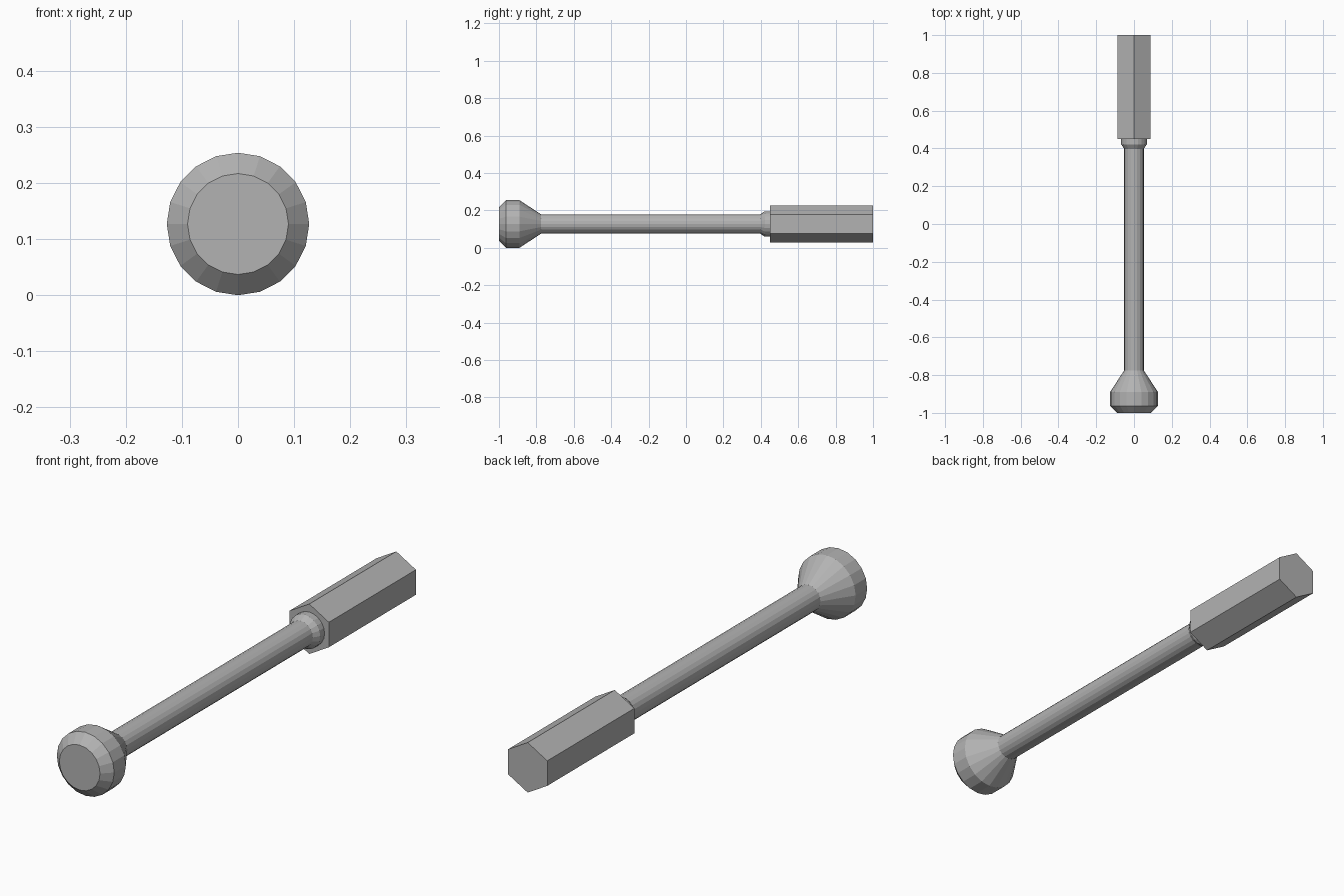
import bpy, bmesh, math

if "Cube" in bpy.data.objects:
    bpy.data.objects.remove(bpy.data.objects["Cube"])

AXIS_Z = 0.127  # height of the long axis

grey = bpy.data.materials.new("plain grey")
grey.diffuse_color = (0.45, 0.45, 0.45, 1)
grey.use_nodes = True
grey.node_tree.nodes["Principled BSDF"].inputs["Base Color"].default_value = grey.diffuse_color


def lathe(name, profile, sides):
    """Flat-shaded solid around the y axis from (y, radius) points, corner at the top."""
    bm = bmesh.new()
    rings = []
    for y, r in profile:
        ring = []
        for i in range(sides):
            a = 2 * math.pi * i / sides
            ring.append(bm.verts.new((r * math.sin(a), y, AXIS_Z + r * math.cos(a))))
        rings.append(ring)
    for a, b in zip(rings, rings[1:]):
        for i in range(sides):
            j = (i + 1) % sides
            bm.faces.new((a[i], a[j], b[j], b[i]))
    bm.faces.new(rings[0])
    bm.faces.new(rings[-1])
    bmesh.ops.recalc_face_normals(bm, faces=bm.faces)
    mesh = bpy.data.meshes.new(name)
    bm.to_mesh(mesh)
    bm.free()
    mesh.materials.append(grey)
    obj = bpy.data.objects.new(name, mesh)
    bpy.context.collection.objects.link(obj)
    return obj


# Round knob, shaft and collar in one turned piece
lathe("knob_and_shaft", [
    (-1.0, 0.09), (-0.963, 0.127), (-0.89, 0.127), (-0.775, 0.052),
    (0.398, 0.052), (0.422, 0.068), (0.45, 0.068)], 20)

# Hexagonal grip
lathe("hex_grip", [(0.45, 0.10), (1.0, 0.10)], 6)
